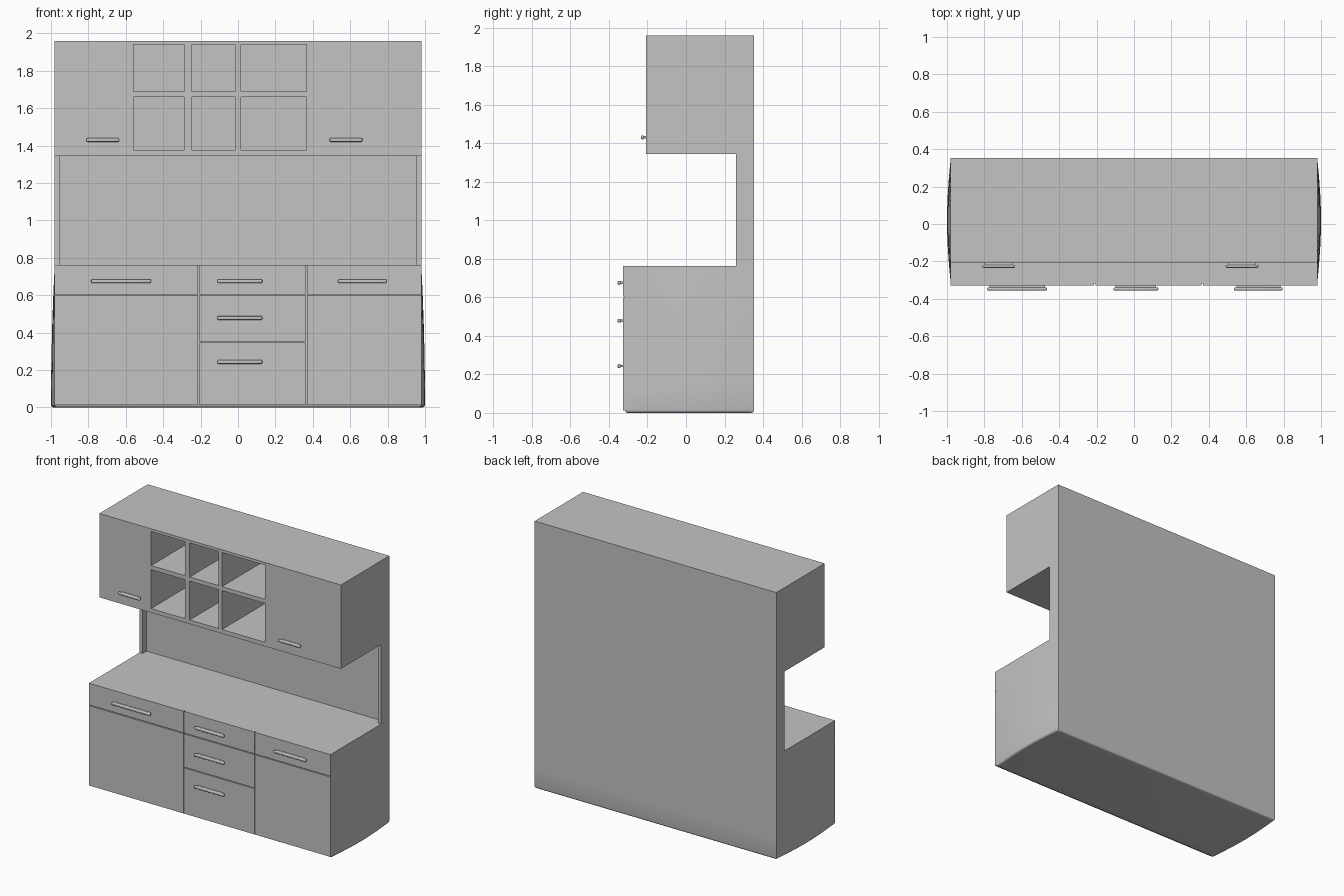
import bpy, bmesh, math
from mathutils import Vector, Matrix

if "Cube" in bpy.data.objects:
    bpy.data.objects.remove(bpy.data.objects["Cube"], do_unlink=True)

GREY = (0.55, 0.55, 0.55, 1.0)
mat = bpy.data.materials.new("plain grey")
mat.use_nodes = True
mat.diffuse_color = GREY
mat.node_tree.nodes["Principled BSDF"].inputs["Base Color"].default_value = GREY

BACK, FRONT, CARCASS = 0.353, -0.328, -0.318
HALF = 0.98


def add_box(bm, x, y, z):
    size = Vector((x[1] - x[0], y[1] - y[0], z[1] - z[0]))
    mid = Vector((x[0] + x[1], y[0] + y[1], z[0] + z[1])) / 2
    return bmesh.ops.create_cube(
        bm, size=1, matrix=Matrix.Translation(mid) @ Matrix.Diagonal(size).to_4x4())["verts"]


def finish(bm, name, smooth=False):
    mesh = bpy.data.meshes.new(name)
    bm.to_mesh(mesh)
    bm.free()
    mesh.materials.append(mat)
    ob = bpy.data.objects.new(name, mesh)
    bpy.context.collection.objects.link(ob)
    bpy.ops.object.select_all(action='DESELECT')
    ob.select_set(True)
    bpy.context.view_layer.objects.active = ob
    if smooth:
        bpy.ops.object.shade_smooth_by_angle(angle=math.radians(35))
    return ob


def box(name, x, y, z):
    bm = bmesh.new()
    add_box(bm, x, y, z)
    return finish(bm, name)


def cut(target, boxes):
    """Subtract boxes from the target."""
    bm = bmesh.new()
    for b in boxes:
        add_box(bm, *b)
    cutter = finish(bm, "cutter")
    cutter.hide_render = True
    mod = target.modifiers.new("openings", 'BOOLEAN')
    mod.operation, mod.solver, mod.object = 'DIFFERENCE', 'EXACT', cutter
    bpy.context.view_layer.objects.active = target
    bpy.ops.object.modifier_apply(modifier=mod.name)
    bpy.data.objects.remove(cutter, do_unlink=True)


# Base cabinet: rounded bottom edges and gently bowed sides
bm = bmesh.new()
add_box(bm, (-HALF, HALF), (CARCASS, BACK), (0, 0.762))
bottom = [e for e in bm.edges if all(v.co.z < 0.01 for v in e.verts)]
bmesh.ops.bevel(bm, geom=bottom, offset=0.015, segments=3, profile=0.5, affect='EDGES')
cuts = [((0, CARCASS + (BACK - CARCASS) * i / 10, 0), (0, 1, 0)) for i in range(1, 10)]
cuts += [((0, 0, z), (0, 0, 1)) for z in (0.15, 0.3, 0.45, 0.6)]
for co, no in cuts:
    bmesh.ops.bisect_plane(bm, geom=bm.verts[:] + bm.edges[:] + bm.faces[:],
                           plane_co=co, plane_no=no)
for v in bm.verts:
    t = (v.co.y - CARCASS) / (BACK - CARCASS)
    low = 1 - max(0, min(1, v.co.z / 0.762)) ** 2
    if abs(v.co.x) > 0.9:
        v.co.x += math.copysign(0.02 * math.sin(math.pi * t) * low, v.co.x)
finish(bm, "base_cabinet", smooth=True)

# Door and drawer fronts, separated by narrow grooves
G = 0.003
X = (-HALF, -0.21, 0.365, HALF)
fronts = [("left", 0, (0.012, 0.6, 0.762)),
          ("middle", 1, (0.012, 0.35, 0.6, 0.762)),
          ("right", 2, (0.012, 0.6, 0.762))]
sides = {"left": "right", "middle": "middle", "right": "left"}
for name, c, zs in fronts:
    x0 = X[c] + (G if c > 0 else 0)
    x1 = X[c + 1] - (G if c < 2 else 0)
    for i in range(len(zs) - 1):
        z0 = zs[i] + (G if i > 0 else 0)
        z1 = zs[i + 1] - (G if i < len(zs) - 2 else 0)
        kind = "door" if c != 1 and i == 0 else "drawer"
        box(f"{sides[name]}_{kind}_front_{i + 1}", (x0, x1), (FRONT, CARCASS), (z0, z1))

# Backsplash panel between its two narrow side posts
splash = box("backsplash", (-HALF, HALF), (0.26, BACK), (0.762, 1.345))
cut(splash, [((-0.955, 0.955), (0.2, 0.305), (0.7, 1.4))])

# Wall cabinet with six deep open cubbies
UP_FRONT = -0.207
upper = box("wall_cabinet", (-HALF, HALF), (UP_FRONT, BACK), (1.345, 1.96))
columns = ((-0.56, -0.285), (-0.247, -0.013), (0.015, 0.365))
rows = ((1.375, 1.66), (1.69, 1.94))
cut(upper, [(x, (-0.4, 0.32), z) for x in columns for z in rows])


# Handles: a thin neck carrying a rounded bar
def handle(name, x0, x1, z, y):
    bm = bmesh.new()
    add_box(bm, (x0, x1), (y - 0.027, y - 0.011), (z - 0.01, z + 0.01))
    bmesh.ops.bevel(bm, geom=bm.edges[:], offset=0.006, segments=3,
                    profile=0.5, affect='EDGES')
    add_box(bm, (x0 + 0.012, x1 - 0.012), (y - 0.015, y + 0.002), (z - 0.006, z + 0.006))
    finish(bm, name, smooth=True)


handle("right_drawer_handle", -0.785, -0.465, 0.675, FRONT)
handle("left_drawer_handle", 0.535, 0.795, 0.675, FRONT)
for i, z in enumerate((0.243, 0.478, 0.675)):
    handle(f"middle_drawer_handle_{i + 1}", -0.11, 0.13, z, FRONT)
handle("right_wall_door_handle", -0.81, -0.635, 1.43, UP_FRONT)
handle("left_wall_door_handle", 0.49, 0.665, 1.43, UP_FRONT)
